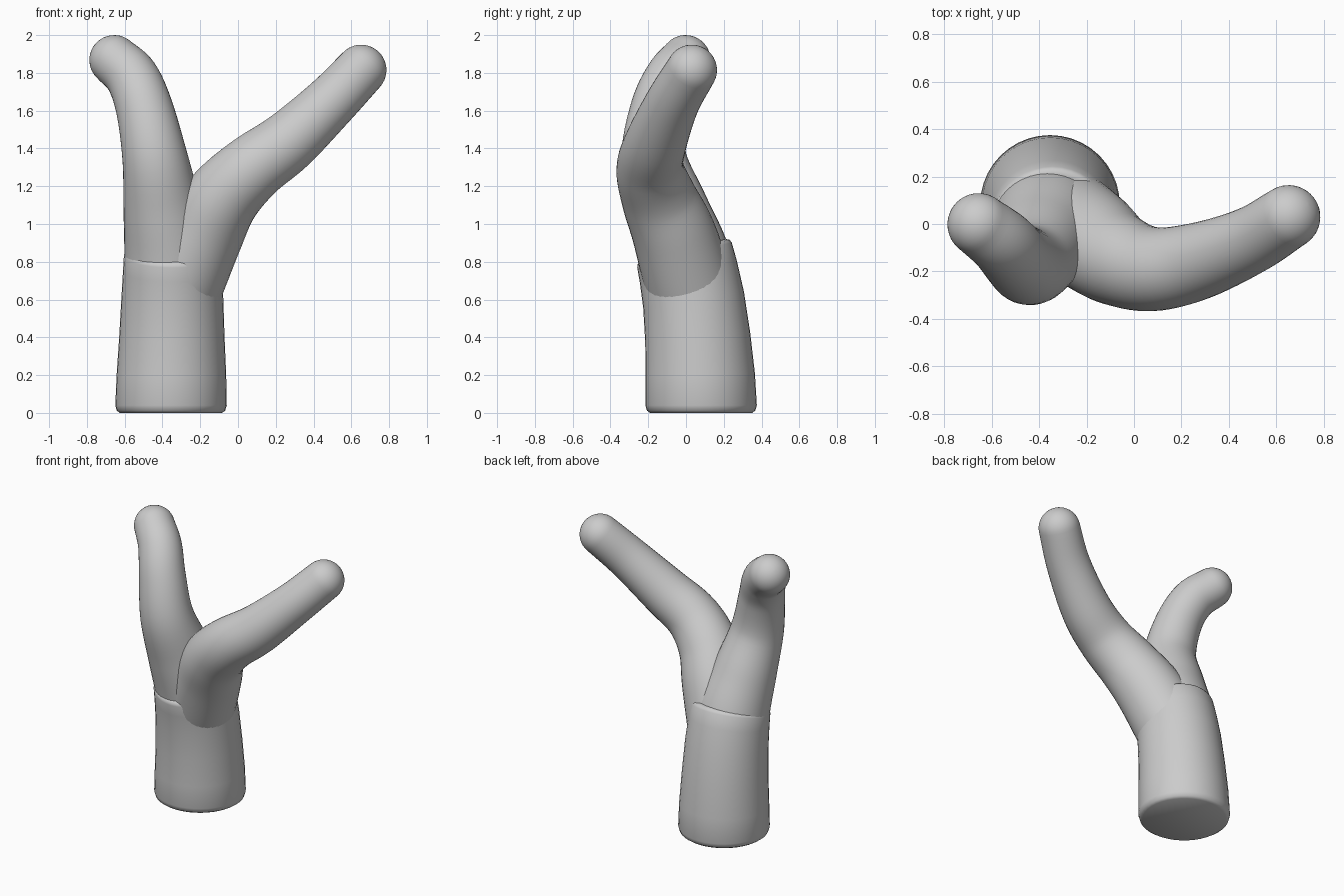
import bpy, bmesh, math
from mathutils import Vector

if "Cube" in bpy.data.objects:
    bpy.data.objects.remove(bpy.data.objects["Cube"])

SIDES = 40


def spline(keys, steps):
    """Catmull-Rom through (x, y, z, radius) keys."""
    k = [Vector(p) for p in keys]
    k = [2 * k[0] - k[1]] + k + [2 * k[-1] - k[-2]]
    out = []
    for i in range(1, len(k) - 2):
        a, b, c, d = k[i - 1:i + 3]
        for s in range(steps):
            t = s / steps
            out.append(0.5 * (2 * b + (c - a) * t + (2 * a - 5 * b + 4 * c - d) * t * t
                              + (3 * b - a - 3 * c + d) * t ** 3))
    return out + [k[-2]]


def skin(name, rings):
    """Join rings of (centre, axis, radius) into a closed smooth tube."""
    bm = bmesh.new()
    u = Vector((1, 0, 0))
    loops = []
    for c, axis, r in rings:
        u = (u - axis * u.dot(axis)).normalized()
        v = axis.cross(u)
        loops.append([bm.verts.new(c + r * (math.cos(a) * u + math.sin(a) * v))
                      for a in (2 * math.pi * i / SIDES for i in range(SIDES))])
    for lo, hi in zip(loops, loops[1:]):
        for i in range(SIDES):
            j = (i + 1) % SIDES
            bm.faces.new((lo[i], lo[j], hi[j], hi[i]))
    bm.faces.new(loops[0][::-1])
    bm.faces.new(loops[-1])
    bmesh.ops.recalc_face_normals(bm, faces=bm.faces)
    me = bpy.data.meshes.new(name)
    bm.to_mesh(me)
    bm.free()
    ob = bpy.data.objects.new(name, me)
    bpy.context.collection.objects.link(ob)
    bpy.ops.object.select_all(action='DESELECT')
    ob.select_set(True)
    bpy.context.view_layer.objects.active = ob
    bpy.ops.object.shade_smooth_by_angle(angle=math.radians(50))
    return ob


def branch(name, keys):
    """Tapering curved limb with a hemispherical tip."""
    pts = spline(keys, 6)
    rings = []
    for i, p in enumerate(pts):
        axis = (pts[min(i + 1, len(pts) - 1)] - pts[max(i - 1, 0)]).to_3d().normalized()
        rings.append((p.to_3d(), axis, p[3]))
    c, axis, r = rings[-1]
    for i in range(1, 11):
        a = math.pi / 2 * i / 10.2
        rings.append((c + axis * r * math.sin(a), axis, r * math.cos(a)))
    return skin(name, rings)


# Trunk: leans forward, slightly rounded rims, tilted top
trunk = [(0.08, 0.0, 0.27, 0), (0.08, 0.012, 0.287, 0), (0.08, 0.04, 0.295, 0),
         (0.075, 0.2, 0.29, 0.03), (0.062, 0.4, 0.279, 0.09), (0.04, 0.6, 0.27, 0.16),
         (0.012, 0.75, 0.263, 0.22), (-0.008, 0.835, 0.259, 0.26),
         (-0.013, 0.852, 0.252, 0.26), (-0.016, 0.86, 0.235, 0.26)]
skin("trunk", [(Vector((-0.355 + 0.012 * z, y, z)),
                Vector((0, -math.sin(t), math.cos(t))), r) for y, z, r, t in trunk])

# Upright left branch, hooking outward at its tip
branch("left_branch", [
    (-0.355, 0.03, 0.66, 0.245), (-0.365, -0.015, 0.85, 0.238), (-0.40, -0.09, 1.08, 0.208),
    (-0.44, -0.17, 1.35, 0.173), (-0.495, -0.143, 1.61, 0.151),
    (-0.56, -0.075, 1.775, 0.141), (-0.655, -0.002, 1.868, 0.132)])

# Long right branch, sweeping forward and out
branch("right_branch", [
    (-0.305, 0.01, 0.70, 0.235), (-0.19, -0.065, 0.95, 0.22), (-0.08, -0.145, 1.14, 0.198),
    (0.075, -0.19, 1.295, 0.178), (0.265, -0.158, 1.435, 0.163),
    (0.49, -0.07, 1.645, 0.142), (0.652, 0.03, 1.815, 0.134)])
